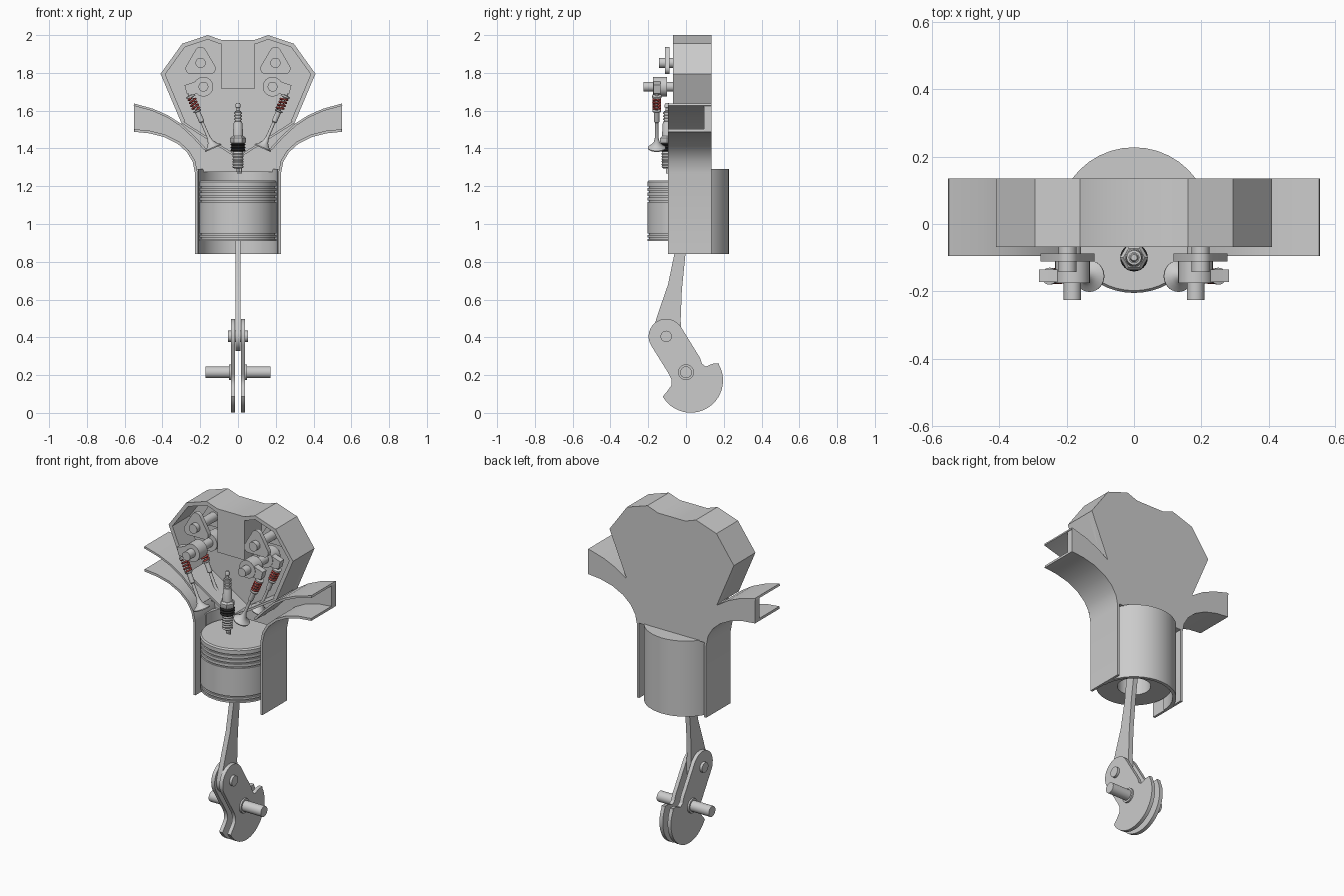
import bpy, bmesh
from math import sin, cos, pi, radians
from mathutils import Vector, Matrix

if "Cube" in bpy.data.objects:
    bpy.data.objects.remove(bpy.data.objects["Cube"])


def finish(name, bm, mat=None):
    bmesh.ops.remove_doubles(bm, verts=bm.verts, dist=1e-5)
    bmesh.ops.recalc_face_normals(bm, faces=bm.faces)
    me = bpy.data.meshes.new(name)
    bm.to_mesh(me)
    bm.free()
    me.shade_smooth()
    me.set_sharp_from_angle(angle=radians(32))
    ob = bpy.data.objects.new(name, me)
    bpy.context.collection.objects.link(ob)
    if mat:
        me.materials.append(mat)
    return ob


def prism(name, pts, axis, a, b):
    """Extrude a 2D outline: axis 'y' takes (x,z), 'x' takes (y,z), 'z' takes (x,y)."""
    put = {'x': lambda p, t: (t, p[0], p[1]), 'y': lambda p, t: (p[0], t, p[1]),
           'z': lambda p, t: (p[0], p[1], t)}[axis]
    bm = bmesh.new()
    lo = [bm.verts.new(put(p, a)) for p in pts]
    hi = [bm.verts.new(put(p, b)) for p in pts]
    n = len(pts)
    bm.faces.new(lo)
    bm.faces.new(hi)
    for i in range(n):
        bm.faces.new((lo[i], lo[(i + 1) % n], hi[(i + 1) % n], hi[i]))
    return finish(name, bm)


def lathe(name, prof, base=(0, 0, 0), direction=(0, 0, 1), seg=32, mat=None):
    """Spin (radius, height) points about a direction from a base point."""
    m = Matrix.Translation(base) @ Vector(direction).to_track_quat('Z', 'Y').to_matrix().to_4x4()
    bm = bmesh.new()
    vs = [bm.verts.new(m @ Vector((r, 0, z))) for r, z in prof]
    es = [bm.edges.new(p) for p in zip(vs, vs[1:])]
    ax = m.to_3x3() @ Vector((0, 0, 1))
    bmesh.ops.spin(bm, geom=vs + es, cent=base, axis=ax, angle=2 * pi, steps=seg, use_merge=True)
    return finish(name, bm, mat)


def rod(name, r, a, b, seg=24):
    a, b = Vector(a), Vector(b)
    h = (b - a).length
    return lathe(name, [(0, 0), (r, 0), (r, h), (0, h)], a, b - a, seg)


def arc(c, r, a0, a1, n):
    return [(c[0] + r * cos(radians(a0 + (a1 - a0) * i / n)),
             c[1] + r * sin(radians(a0 + (a1 - a0) * i / n))) for i in range(n + 1)]


def band(pts, t):
    """Thicken an open polyline to its left by t."""
    P = [Vector(p) for p in pts]
    off = []
    for i, p in enumerate(P):
        ds = [(P[j + 1] - P[j]).normalized() for j in (i - 1, i) if 0 <= j < len(P) - 1]
        ns = [Vector((-d.y, d.x)) for d in ds]
        n = sum(ns, Vector((0, 0))).normalized()
        off.append(p + n * t / max(0.4, n.dot(ns[0])))
    return list(pts) + [tuple(p) for p in reversed(off)]


def flip(pts):
    return [(-x, z) for x, z in pts]


def material(name, col):
    m = bpy.data.materials.new(name)
    m.diffuse_color = col
    m.use_nodes = True
    m.node_tree.nodes["Principled BSDF"].inputs["Base Color"].default_value = m.diffuse_color
    return m


red = material("spring_red", (0.55, 0.08, 0.07, 1))
black = material("gasket_black", (0.02, 0.02, 0.02, 1))

# crankshaft: two webs with counterweights, half shafts and pin
CP, SH = (-0.105, 0.405), (0.0, 0.215)
web = (arc(CP, 0.093, 210, 30, 16) + [(0.075, 0.29), (0.085, 0.26), (0.105, 0.245), (0.14, 0.26), (0.175, 0.262)]
       + arc((0.025, 0.172), 0.171, 28, -150, 24)
       + [(-0.095, 0.12), (-0.078, 0.145), (-0.076, 0.175), (-0.09, 0.205)])
for s, side in ((-1, "left"), (1, "right")):
    prism(f"crank_web_{side}", web, 'x', s * 0.016, s * 0.038)
    rod(f"crank_collar_{side}", 0.042, (s * 0.036, *SH), (s * 0.048, *SH))
    rod(f"crankshaft_{side}", 0.031, (s * 0.016, *SH), (s * 0.172, *SH))
rod("crank_pin", 0.03, (-0.053, *CP), (0.053, *CP))

# connecting rod and wrist pin
con = (arc(CP, 0.078, 165, 360, 16) + [(-0.028, 0.5), (-0.022, 0.65), (-0.003, 0.84), (0.02, 1.0), (0.03, 1.07),
       (-0.035, 1.07), (-0.045, 0.98), (-0.062, 0.84), (-0.095, 0.68), (-0.14, 0.55)])
prism("connecting_rod", con, 'x', -0.0145, 0.0145)
rod("wrist_pin", 0.03, (-0.1, 0, 1.03), (0.1, 0, 1.03))

# piston with ring grooves and hollow underside
prof = [(0, 1.1), (0.09, 1.1), (0.09, 0.91), (0.205, 0.91)]
for g in (0.925, 0.945, 1.12, 1.145, 1.17, 1.195):
    prof += [(0.205, g - 0.004), (0.196, g - 0.004), (0.196, g + 0.004), (0.205, g + 0.004)]
prof += [(0.205, 1.222), (0.198, 1.23), (0, 1.23)]
lathe("piston", prof, seg=48)

# rear half of the cylinder and its lid behind the back plate
prism("cylinder", arc((0, 0), 0.228, 0, 180, 20) + arc((0, 0), 0.209, 180, 0, 20), 'z', 0.84, 1.29)
prism("cylinder_lid", arc((0, 0), 0.227, 26, 154, 14), 'z', 1.275, 1.289)

# block walls flaring into port floors, and port roofs
low = [(0.228, 0.84), (0.228, 1.27), (0.24, 1.33), (0.27, 1.38), (0.32, 1.425), (0.39, 1.46), (0.47, 1.48), (0.55, 1.488)]
top = [(0.55, 1.638), (0.45, 1.61), (0.37, 1.575), (0.30, 1.53), (0.23, 1.465), (0.17, 1.4)]
hood = [(0.30, 1.535), (0.41, 1.795), (0.295, 1.955), (0.16, 2.0), (0.09, 1.975)]
shell = hood + flip(hood)[::-1]
for s, side in ((-1, "left"), (1, "right")):
    m = (lambda p: p) if s > 0 else flip
    prism(f"port_floor_{side}", m(band(low, 0.014)), 'y', -0.095, 0.135)
    prism(f"port_roof_{side}", m(band(top, 0.012)), 'y', -0.095, 0.135)
    prism(f"head_floor_{side}", m(band([(0.0, 1.345), (0.30, 1.535)], 0.012)), 'y', -0.068, 0.1)

# head housing: rim, central block and flat back plate
prism("head_rim", band(shell, 0.022), 'y', -0.068, 0.134)
prism("head_center_block", [(-0.088, 1.715), (0.088, 1.715), (0.088, 1.97), (-0.088, 1.97)], 'y', -0.066, 0.12)
half = [(0.228, 1.285)] + low[2:] + top[:4] + hood
prism("back_plate", half + flip(half)[::-1], 'y', 0.095, 0.135)

# valve train: front and rear set on each side
cam = arc((0, 0.055), 0.03, 150, 30, 8) + arc((0.05, -0.03), 0.03, 20, -80, 6) + arc((-0.05, -0.03), 0.03, -100, -200, 6)
cam = [(x * 1.0, z) for x, z in cam]
for s, side in ((-1, "left"), (1, "right")):
    rod(f"camshaft_{side}", 0.027, (s * 0.198, -0.142, 1.853), (s * 0.198, 0.1, 1.853))
    rod(f"rocker_shaft_{side}", 0.026, (s * 0.183, -0.226, 1.727), (s * 0.183, 0.1, 1.727))
    for dy, row in ((0, "front"), (0.165, "rear")):
        tag = f"{side}_{row}"
        prism(f"cam_{tag}", [(s * 0.198 + x, 1.853 + z) for x, z in cam], 'y', dy - 0.112, dy - 0.087)
        # rocker hub and arm
        rod(f"rocker_hub_{tag}", 0.052, (s * 0.183, dy - 0.175, 1.727), (s * 0.183, dy - 0.1, 1.727))
        prism(f"rocker_arm_{tag}", [(s * x, z) for x, z in
              ((0.2, 1.765), (0.25, 1.745), (0.283, 1.735), (0.272, 1.69), (0.245, 1.685), (0.2, 1.69))],
              'y', dy - 0.172, dy - 0.135)
        # valve with flared head and spring cap
        base, ax = Vector((s * 0.13, dy - 0.155, 1.4)), Vector((s * 0.4, 0, 0.916)).normalized()
        lathe(f"valve_{tag}", [(0, 0), (0.046, 0), (0.047, 0.006), (0.03, 0.018), (0.016, 0.036), (0.009, 0.065),
              (0.0085, 0.15), (0.014, 0.155), (0.014, 0.21), (0.022, 0.213), (0.022, 0.22), (0.008, 0.222),
              (0.008, 0.293), (0.025, 0.295), (0.025, 0.305), (0.01, 0.308), (0.01, 0.325), (0, 0.325)], base, ax, 24)
        # coil spring
        cu = bpy.data.curves.new(f"spring_{tag}", 'CURVE')
        cu.dimensions, cu.bevel_depth, cu.bevel_resolution = '3D', 0.005, 1
        sp = cu.splines.new('POLY')
        N, q = 64, ax.to_track_quat('Z', 'Y')
        sp.points.add(N)
        for i in range(N + 1):
            a = 2 * pi * 4 * i / N
            p = base + q @ Vector((0.019 * cos(a), 0.019 * sin(a), 0.224 + 0.068 * i / N))
            sp.points[i].co = (*p, 1)
        cu.materials.append(red)
        bpy.context.collection.objects.link(bpy.data.objects.new(f"spring_{tag}", cu))

# spark plug
SPK = (0, -0.1, 0)
thread = [(0, 1.295), (0.022, 1.295)]
for i in range(6):
    thread += [(0.03, 1.302 + i * 0.014), (0.026, 1.309 + i * 0.014)]
lathe("plug_thread", thread + [(0.026, 1.385), (0, 1.385)], SPK, seg=24)
lathe("plug_electrode", [(0, 1.275), (0.007, 1.275), (0.007, 1.3), (0, 1.3)], SPK, seg=12)
prism("plug_ground_strap", [(0.022, 1.3), (0.022, 1.268), (-0.006, 1.268), (-0.006, 1.273), (0.016, 1.273), (0.016, 1.3)],
      'y', -0.105, -0.095)
gas = [(0, 1.383)]
for i in range(3):
    gas += [(0.034, 1.383 + i * 0.015), (0.041, 1.39 + i * 0.015)]
lathe("plug_gasket", gas + [(0.034, 1.428), (0, 1.428)], SPK, seg=24, mat=black)
lathe("plug_hex", [(0, 1.428), (0.038, 1.428), (0.042, 1.434), (0.042, 1.455), (0.032, 1.465), (0, 1.465)], SPK, seg=6)
ins = [(0, 1.46), (0.027, 1.46), (0.024, 1.53)]
for i in range(4):
    z = 1.535 + i * 0.016
    ins += [(0.022, z), (0.022, z + 0.008), (0.016, z + 0.009), (0.016, z + 0.015)]
ins += [(0.009, 1.6), (0.009, 1.615), (0.013, 1.618), (0.013, 1.632), (0.009, 1.64), (0, 1.64)]
lathe("plug_insulator", ins, SPK, seg=24)
